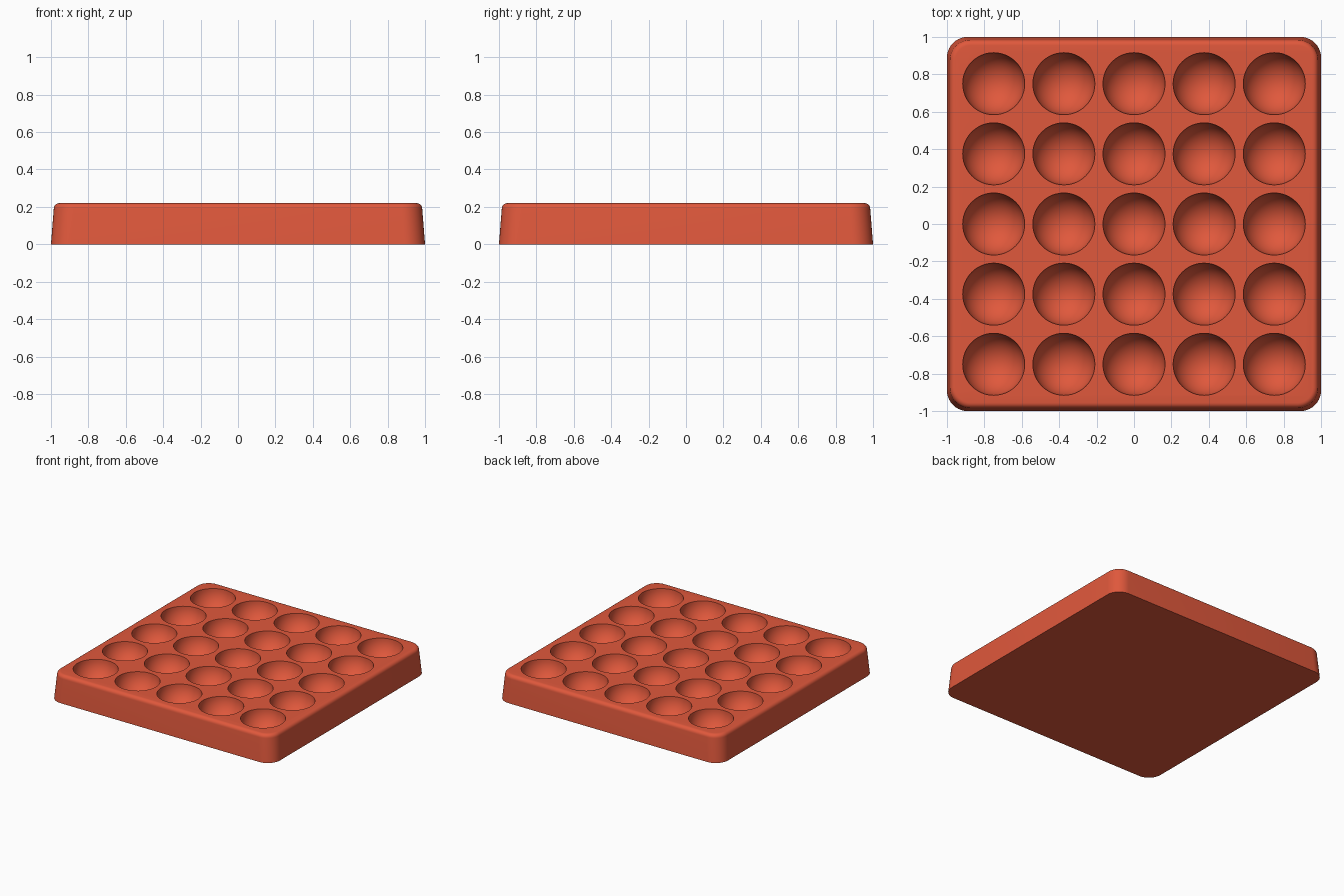
import bpy, bmesh, math
from mathutils import Matrix

default = bpy.data.objects.get("Cube")
if default:
    bpy.data.objects.remove(default)

HEIGHT, PITCH, CUP_RADIUS = 0.22, 0.375, 0.166
FILLET, CORNER, STEPS = 0.03, 0.11, 10

clay = bpy.data.materials.new("terracotta red")
clay.use_nodes = True
colour = (0.745, 0.098, 0.045, 1)
clay.diffuse_color = colour
clay.node_tree.nodes["Principled BSDF"].inputs["Base Color"].default_value = colour


def make_object(name, bm):
    mesh = bpy.data.meshes.new(name)
    bmesh.ops.recalc_face_normals(bm, faces=bm.faces)
    bm.to_mesh(mesh)
    bm.free()
    mesh.materials.append(clay)
    obj = bpy.data.objects.new(name, mesh)
    bpy.context.collection.objects.link(obj)
    return obj


def rounded_square(bm, half, radius, z):
    ring = []
    for quarter in range(4):
        mid = math.radians(45 + 90 * quarter)
        centre = (half - radius) * math.sqrt(2)
        for i in range(STEPS + 1):
            a = math.pi / 2 * (quarter + i / STEPS)
            ring.append(bm.verts.new((centre * math.cos(mid) + radius * math.cos(a),
                                      centre * math.sin(mid) + radius * math.sin(a), z)))
    return ring


# Tray body: tapered rounded block with a filleted top rim
bm = bmesh.new()
rings = [rounded_square(bm, 1.0, CORNER, 0)]
for i in range(7):
    a = math.pi / 2 * i / 6
    inset = FILLET * (1 - math.cos(a))
    rings.append(rounded_square(bm, 0.985 - inset, CORNER - inset,
                                HEIGHT - FILLET + FILLET * math.sin(a)))
for low, high in zip(rings, rings[1:]):
    for i in range(len(low)):
        j = (i + 1) % len(low)
        bm.faces.new((low[i], low[j], high[j], high[i]))
bm.faces.new(rings[0])
bm.faces.new(rings[-1])
tray = make_object("tray", bm)

# Grid of balls that hollow out the cups
bm = bmesh.new()
for col in range(-2, 3):
    for row in range(-2, 3):
        bmesh.ops.create_uvsphere(
            bm, u_segments=48, v_segments=24, radius=CUP_RADIUS,
            matrix=Matrix.Translation((col * PITCH, row * PITCH, HEIGHT + 0.002)))
cutter = make_object("cup_cutter", bm)
cutter.hide_render = True

bpy.ops.object.select_all(action="DESELECT")
tray.select_set(True)
bpy.context.view_layer.objects.active = tray
hollow = tray.modifiers.new("cups", "BOOLEAN")
hollow.operation = "DIFFERENCE"
hollow.solver = "EXACT"
hollow.object = cutter
bpy.ops.object.modifier_apply(modifier=hollow.name)
bpy.data.objects.remove(cutter)

bpy.ops.object.shade_smooth_by_angle(angle=math.radians(35))
